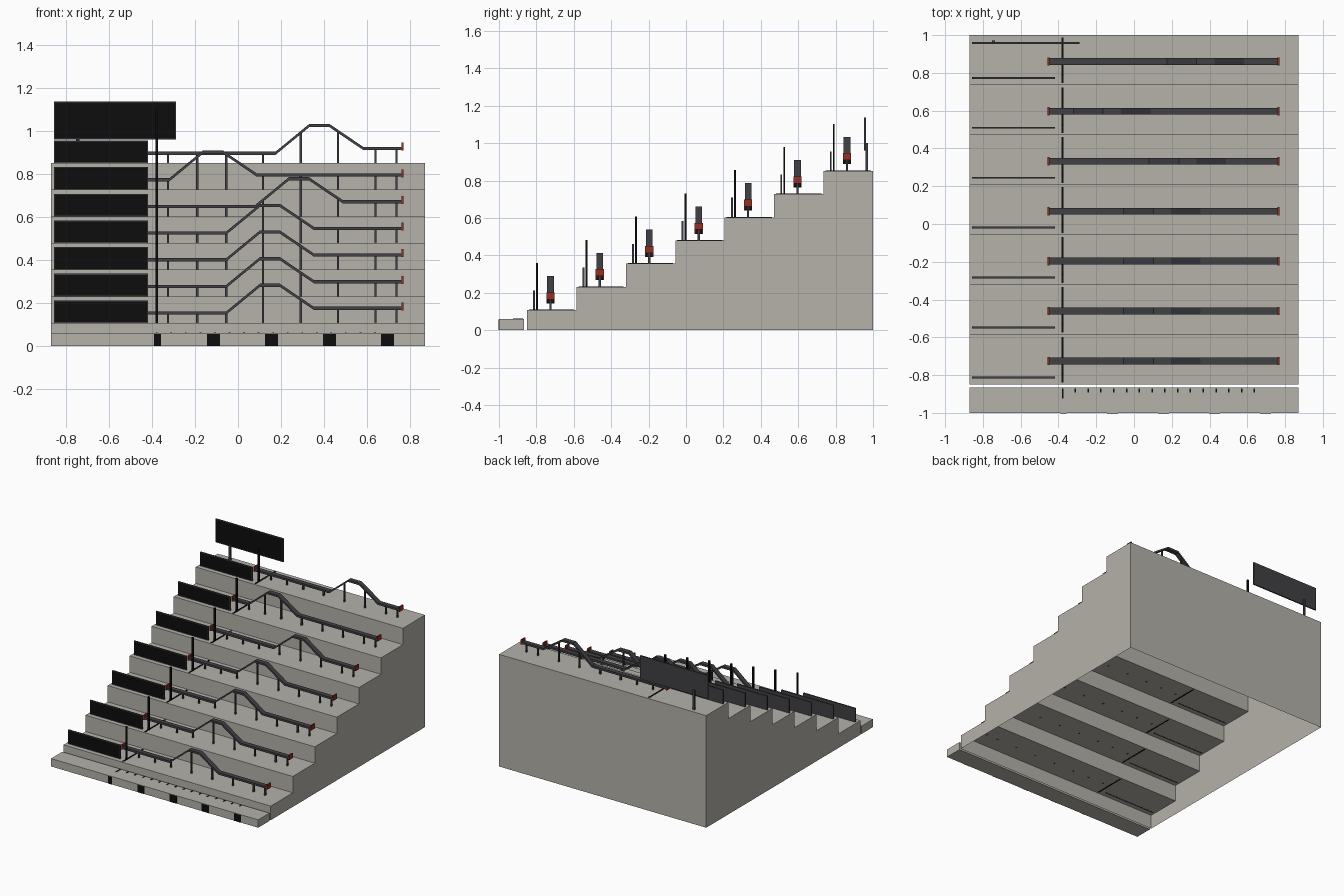
import bpy, bmesh
from mathutils import Vector

if "Cube" in bpy.data.objects:
    bpy.data.objects.remove(bpy.data.objects["Cube"])


def material(name, rgb):
    m = bpy.data.materials.new(name)
    m.use_nodes = True
    m.diffuse_color = (*rgb, 1)
    bsdf = m.node_tree.nodes["Principled BSDF"]
    bsdf.inputs["Base Color"].default_value = (*rgb, 1)
    bsdf.inputs["Roughness"].default_value = 0.8
    return m


STONE = material("warm_grey_stone", (0.46, 0.445, 0.40))
CHARCOAL = material("charcoal", (0.052, 0.052, 0.06))
BLACK = material("black", (0.004, 0.004, 0.004))
RED = material("brick_red", (0.30, 0.03, 0.016))


def finish(name, bm, *mats):
    mesh = bpy.data.meshes.new(name)
    bmesh.ops.recalc_face_normals(bm, faces=bm.faces)
    bm.to_mesh(mesh)
    bm.free()
    for m in mats:
        mesh.materials.append(m)
    ob = bpy.data.objects.new(name, mesh)
    bpy.context.collection.objects.link(ob)
    return ob


def add_box(bm, x, y, z):
    """Box from (min, max) pairs."""
    geo = bmesh.ops.create_cube(bm, size=1)
    for v in geo["verts"]:
        v.co = Vector([(a + b) / 2 + c * (b - a) for (a, b), c in zip((x, y, z), v.co)])


def box(name, x, y, z, mat):
    bm = bmesh.new()
    add_box(bm, x, y, z)
    return finish(name, bm, mat)


def prism(bm, ring_a, ring_b, open_last=False):
    """Join two matching outlines with side faces and caps."""
    a = [bm.verts.new(p) for p in ring_a]
    b = [bm.verts.new(p) for p in ring_b]
    n = len(a)
    for i in range(n - 1 if open_last else n):
        j = (i + 1) % n
        bm.faces.new((a[i], a[j], b[j], b[i]))
    bm.faces.new(a[::-1])
    bm.faces.new(b)


def board(name, x, y, z):
    """Framed board with a black panel inset on the front."""
    bm = bmesh.new()
    add_box(bm, x, y, z)
    bm.normal_update()
    front = [f for f in bm.faces if f.normal.y < -0.9]
    bmesh.ops.inset_region(bm, faces=front, thickness=0.007)
    front[0].material_index = 1
    finish(name, bm, CHARCOAL, BLACK)


W = 0.87                      # half width
TIERS = 7
DEPTH = 1.85 / TIERS
RISE = 0.124
FRONT = -0.85
BASE = 0.107

# Hollow stepped shell, open underneath
profile = [(FRONT, 0)]
for i in range(TIERS):
    z = BASE + RISE * i
    profile += [(FRONT + DEPTH * i, z), (FRONT + DEPTH * (i + 1), z)]
profile.append((1.0, 0))
bm = bmesh.new()
prism(bm, [(-W, y, z) for y, z in profile], [(W, y, z) for y, z in profile], True)
finish("stepped_base", bm, STONE)

# Front kerb with black blocks on its face and ticks on its top
box("front_kerb", (-W, W), (-1, -0.865), (0, 0.06), STONE)
bm = bmesh.new()
add_box(bm, (-0.39, -0.358), (-1.002, -0.998), (0, 0.056))
for i in range(4):
    x = -0.114 + 0.27 * i
    add_box(bm, (x - 0.03, x + 0.03), (-1.002, -0.998), (0, 0.056))
finish("kerb_marks", bm, BLACK)
bm = bmesh.new()
for i in range(16):
    x = -0.378 + 0.0677 * i
    end = -0.925 if i == 0 else -0.893
    add_box(bm, (x - 0.004, x + 0.004), (end, -0.872), (0.058, 0.063))
finish("kerb_ticks", bm, BLACK)

# Hump position along the rail, per tier
SHIFT = [0, 0, 0, 0, 0.135, -0.265, 0.23]
POSTS = [-0.325, -0.19, -0.055, 0.117, 0.292, 0.465, 0.64, 0.737]


def height_at(path, x):
    for (x0, z0), (x1, z1) in zip(path, path[1:]):
        if x0 <= x <= x1:
            return z0 + (z1 - z0) * (x - x0) / (x1 - x0)


for i, s in enumerate(SHIFT):
    z = BASE + RISE * i
    y0 = FRONT + DEPTH * i
    yr = y0 + 0.125
    tag = f"_{i + 1}"

    # Humped rail
    low, high, end = z + 0.046, z + 0.175, z + 0.068
    path = [(-0.45, low), (-0.055 + s, low), (0.102 + s, high),
            (0.195 + s, high), (0.353 + s, end), (0.765, end)]
    t = 0.0075
    outline = [(x, h + t) for x, h in path] + [(x, h - t) for x, h in path[::-1]]
    bm = bmesh.new()
    prism(bm, [(x, yr - 0.018, h) for x, h in outline],
          [(x, yr + 0.018, h) for x, h in outline])
    finish("rail" + tag, bm, CHARCOAL)

    # Rail posts
    bm = bmesh.new()
    for x in POSTS:
        add_box(bm, (x - 0.005, x + 0.005), (yr - 0.006, yr + 0.006),
                (z - 0.002, height_at(path, x)))
    finish("rail_posts" + tag, bm, CHARCOAL)

    # Red end stops
    bm = bmesh.new()
    for x, h in ((-0.453, low), (0.765, end)):
        add_box(bm, (x - 0.005, x + 0.005), (yr - 0.022, yr + 0.022), (h - 0.01, h + 0.027))
    finish("end_stops" + tag, bm, RED)

    # Side board, line across the tread and marker pole
    board("side_board" + tag, (-0.857, -0.418), (y0 + 0.033, y0 + 0.043), (z - 0.001, z + 0.105))
    box("tread_line" + tag, (-0.384, -0.373), (y0 + 0.01, y0 + DEPTH - 0.012),
        (z - 0.001, z + 0.003), BLACK)
    box("marker_pole" + tag, (-0.384, -0.372), (y0 + 0.049, y0 + 0.059), (z, z + 0.252), BLACK)

# Large sign at the top on its post
TOP = BASE + RISE * (TIERS - 1)
board("top_sign", (-0.857, -0.288), (0.953, 0.963), (0.96, 1.137))
box("top_sign_post", (-0.753, -0.737), (0.96, 0.972), (TOP, 1.0), CHARCOAL)
